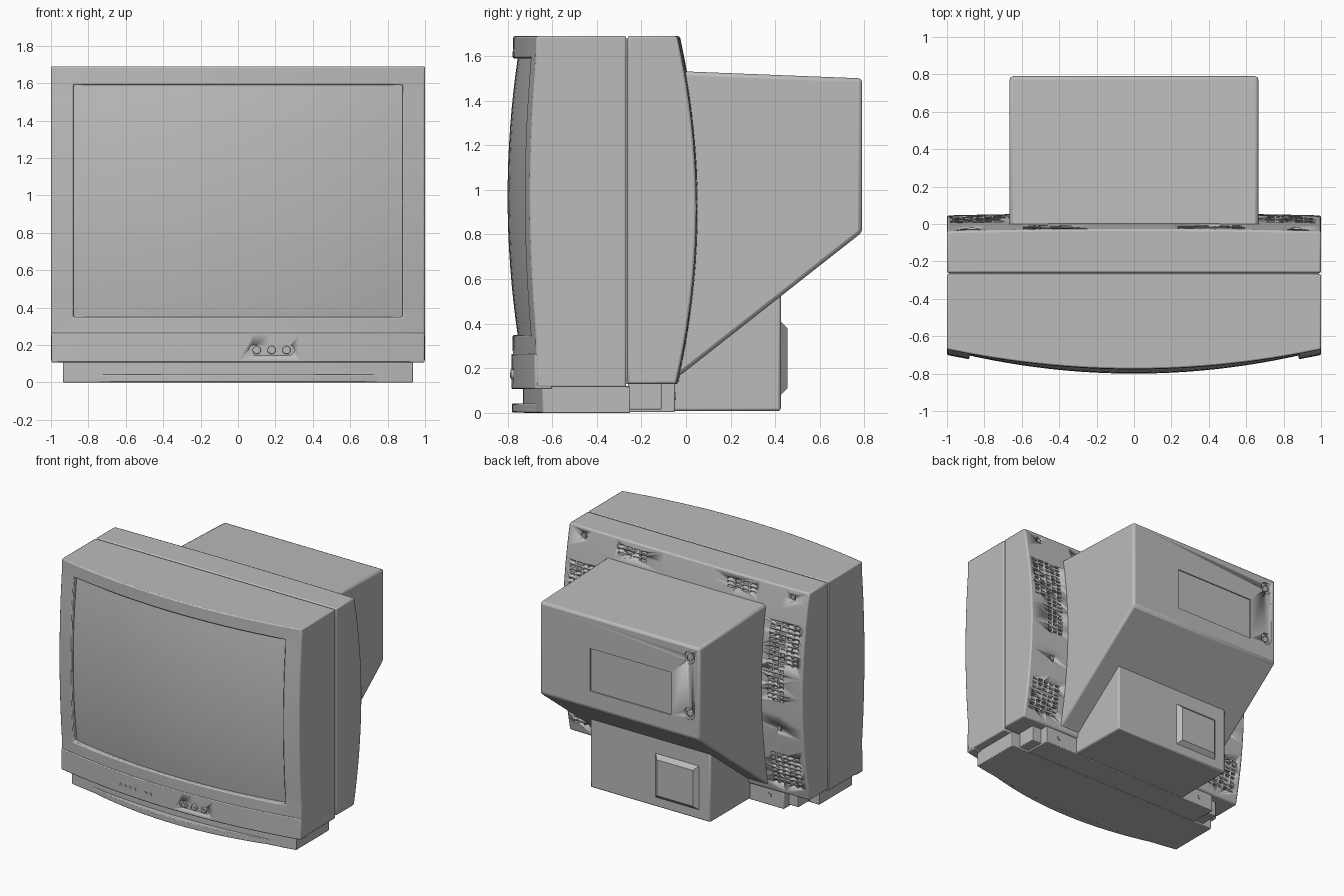
import bpy, bmesh, math

old = bpy.data.objects.get("Cube")
if old:
    bpy.data.objects.remove(old, do_unlink=True)

grey = bpy.data.materials.new("grey_plastic")
grey.use_nodes = True
grey.diffuse_color = (0.5, 0.5, 0.5, 1)
grey.node_tree.nodes["Principled BSDF"].inputs["Base Color"].default_value = (0.5, 0.5, 0.5, 1)


def finish(name, bm, bevel=0.0):
    """Turn a bmesh into a shaded, optionally bevelled object."""
    bmesh.ops.recalc_face_normals(bm, faces=bm.faces)
    mesh = bpy.data.meshes.new(name)
    bm.to_mesh(mesh)
    bm.free()
    mesh.materials.append(grey)
    obj = bpy.data.objects.new(name, mesh)
    bpy.context.collection.objects.link(obj)
    bpy.ops.object.select_all(action='DESELECT')
    obj.select_set(True)
    bpy.context.view_layer.objects.active = obj
    bpy.ops.object.shade_smooth_by_angle(angle=math.radians(30))
    if bevel:
        mod = obj.modifiers.new("soft_edges", 'BEVEL')
        mod.width, mod.segments = bevel, 2
        mod.limit_method, mod.angle_limit = 'ANGLE', math.radians(35)
    return obj


def steps(a, b, n):
    return [a + (b - a) * i / n for i in range(n + 1)]


def block(name, xs, zs, front, back, bevel=0.0, opening=None):
    """Solid between two curved surfaces y = front(x, z) and y = back(x, z)."""
    bm = bmesh.new()
    f, b = [[[bm.verts.new((x, s(x, z), z)) for z in zs] for x in xs] for s in (front, back)]
    nx, nz = len(xs) - 1, len(zs) - 1
    for i in range(nx):
        for j in range(nz):
            for g in (f, b):
                cx, cz = (xs[i] + xs[i + 1]) / 2, (zs[j] + zs[j + 1]) / 2
                if g is f and opening and abs(cx) < opening[0] and opening[1] < cz < opening[2]:
                    continue
                bm.faces.new((g[i][j], g[i + 1][j], g[i + 1][j + 1], g[i][j + 1]))
        for j in (0, nz):
            bm.faces.new((f[i][j], f[i + 1][j], b[i + 1][j], b[i][j]))
    for j in range(nz):
        for i in (0, nx):
            bm.faces.new((f[i][j], f[i][j + 1], b[i][j + 1], b[i][j]))
    if opening:
        for v in [v for v in bm.verts if not v.link_faces]:
            bm.verts.remove(v)
        rim = [e for e in bm.edges if e.is_boundary]
        walls = bmesh.ops.extrude_edge_only(bm, edges=rim)["geom"]
        for v in walls:
            if isinstance(v, bmesh.types.BMVert):
                v.co.y = -0.62
    return finish(name, bm, bevel)


def prism(bm, pts, a, b, axis='y'):
    """Extrude a closed outline from a to b along the axis."""
    def place(p, d):
        return (p[0], d, p[1]) if axis == 'y' else (d, p[0], p[1])
    ends = [[bm.verts.new(place(p, d)) for p in pts] for d in (a, b)]
    for e in ends:
        bm.faces.new(e)
    for i in range(len(pts)):
        k = (i + 1) % len(pts)
        bm.faces.new((ends[0][i], ends[0][k], ends[1][k], ends[1][i]))


def rect(x0, x1, z0, z1):
    return [(x0, z0), (x1, z0), (x1, z1), (x0, z1)]


def disc(x, z, r, n=20):
    return [(x + r * math.cos(math.tau * i / n), z + r * math.sin(math.tau * i / n)) for i in range(n)]


def solid(name, pts, a, b, axis='y', bevel=0.0):
    bm = bmesh.new()
    prism(bm, pts, a, b, axis)
    return finish(name, bm, bevel)


def cut(target, name, shapes):
    """Subtract a set of separate prisms from the target."""
    bm = bmesh.new()
    for pts, a, b in shapes:
        prism(bm, pts, a, b)
    cutter = finish(name, bm)
    cutter.hide_render = True
    cutter.display_type = 'WIRE'
    mod = target.modifiers.new(name, 'BOOLEAN')
    mod.operation, mod.solver, mod.object = 'DIFFERENCE', 'EXACT', cutter


def bezel_y(x, z):
    return -0.67 - 0.105 * (1 - x * x) - 0.03 * max(0, 1 - ((z - 0.97) / 0.65) ** 2)


def screen_y(x, z):
    return -0.8 + 0.125 * x * x + 0.045 * ((z - 0.97) / 0.62) ** 2


def rear_y(x, z):
    return -0.03 + 0.088 * (1 - ((z - 0.92) / 0.78) ** 2) - 0.012 * x * x


def at(y):
    return lambda x, z: y


# Front shell with the screen opening
block("front_shell", [-1] + steps(-0.88, 0.88, 24) + [1],
      [0.115] + steps(0.35, 1.59, 16) + [1.69], bezel_y, at(-0.268), 0.008, (0.88, 0.35, 1.59))
block("screen", steps(-0.885, 0.885, 24), steps(0.345, 1.595, 16), screen_y, at(-0.6))
block("seam_core", [-0.988, 0.988], [0.13, 1.678], at(-0.32), at(-0.2))

# Control panel under the screen
panel = block("control_panel", steps(-0.998, 0.998, 24), [0.107, 0.265],
              lambda x, z: bezel_y(x, z) - 0.008, at(-0.6), 0.006)
pill = []
for i in range(24):
    t = math.tau * (i + 0.5) / 24
    pill.append((0.18 + math.copysign(0.093, math.cos(t)) + 0.028 * math.cos(t), 0.173 + 0.028 * math.sin(t)))
cut(panel, "knob_recess_cutter", [(pill, -0.9, -0.757)])
for x in (0.1, 0.18, 0.26):
    solid("round_knob", disc(x, 0.173, 0.022), -0.786, -0.74, bevel=0.004)
    solid("knob_cap", disc(x, 0.173, 0.011), -0.79, -0.75)
for x in (-0.445, -0.403, -0.361, -0.319, -0.225, -0.183):
    y = bezel_y(x, 0) - 0.008
    solid("small_button", disc(x, 0.173, 0.011, 12), y - 0.006, y + 0.02)

# Rear shell with ventilation slots
rear = block("rear_shell", steps(-1, 1, 10), steps(0.13, 1.69, 20), at(-0.262), rear_y, 0.01)
slots = []


def vents(x0, x1, z0, z1, cols, rows):
    px, pz = (x1 - x0) / cols, (z1 - z0) / rows
    for side in (-1, 1):
        for c in range(cols):
            for r in range(rows):
                x, z = side * (x0 + px * (c + 0.5)), z0 + pz * (r + 0.5)
                y = rear_y(x, z)
                slots.append((rect(x - px * 0.4, x + px * 0.4, z - pz * 0.27, z + pz * 0.27), y - 0.025, y + 0.03))


vents(0.71, 0.85, 0.85, 1.45, 3, 19)
vents(0.855, 0.96, 1.13, 1.45, 2, 10)
vents(0.71, 0.96, 0.2, 0.46, 5, 8)
vents(0.33, 0.58, 1.575, 1.655, 4, 3)
for side in (-1, 1):
    for x, z in ((0.8, 0.65), (0.87, 1.63)):
        y = rear_y(x, z)
        slots.append((disc(side * x, z, 0.026), y - 0.02, y + 0.03))
        solid("shell_screw", disc(side * x, z, 0.015), y - 0.03, y - 0.004)
cut(rear, "vent_cutter", slots)

# Tube housing with sloping underside
housing = solid("tube_housing", [(-0.1, 0.165), (-0.03, 0.165), (0.79, 0.81), (0.79, 1.5), (-0.1, 1.535)],
                -0.665, 0.665, 'x', 0.018)
marks = [(rect(-0.43, 0.245, 0.94, 1.26), 0.782, 0.85)]
for z in (1.41, 0.99):
    marks.append((disc(-0.58, z, 0.045), 0.77, 0.85))
    solid("housing_screw", disc(-0.58, z, 0.024), 0.75, 0.784, bevel=0.004)
cut(housing, "housing_recess_cutter", marks)

# Lower rear box and its raised cover
solid("lower_box", rect(-0.06, 0.425, 0.008, 0.56), -0.5, 0.5, 'x', 0.012)
bm = bmesh.new()
prism(bm, rect(-0.41, -0.04, 0.075, 0.415), 0.42, 0.455)
for v in bm.verts:
    if v.co.y > 0.44:
        v.co.x += 0.035 if v.co.x < -0.2 else -0.035
        v.co.z += 0.035 if v.co.z < 0.2 else -0.035
finish("rear_cover", bm)

# Plinth with a curved front lip and stepped rear corners
block("plinth", steps(-0.935, 0.935, 24), [0, 0.12], lambda x, z: -0.63 - 0.1 * (1 - x * x), at(-0.25), 0.005)
block("plinth_lip", steps(-0.75, 0.75, 24), [0.002, 0.042], lambda x, z: -0.78 + 0.19 * x * x, at(-0.6), 0.005)
block("plinth_step", [-0.86, 0.86], [0.015, 0.135], at(-0.26), at(-0.11), 0.005)
block("plinth_back", [-0.78, 0.78], [0.003, 0.135], at(-0.26), at(-0.05), 0.005)
for side in (-1, 1):
    solid("plinth_screw", disc(side * 0.66, 0.075, 0.018), -0.06, -0.044)
